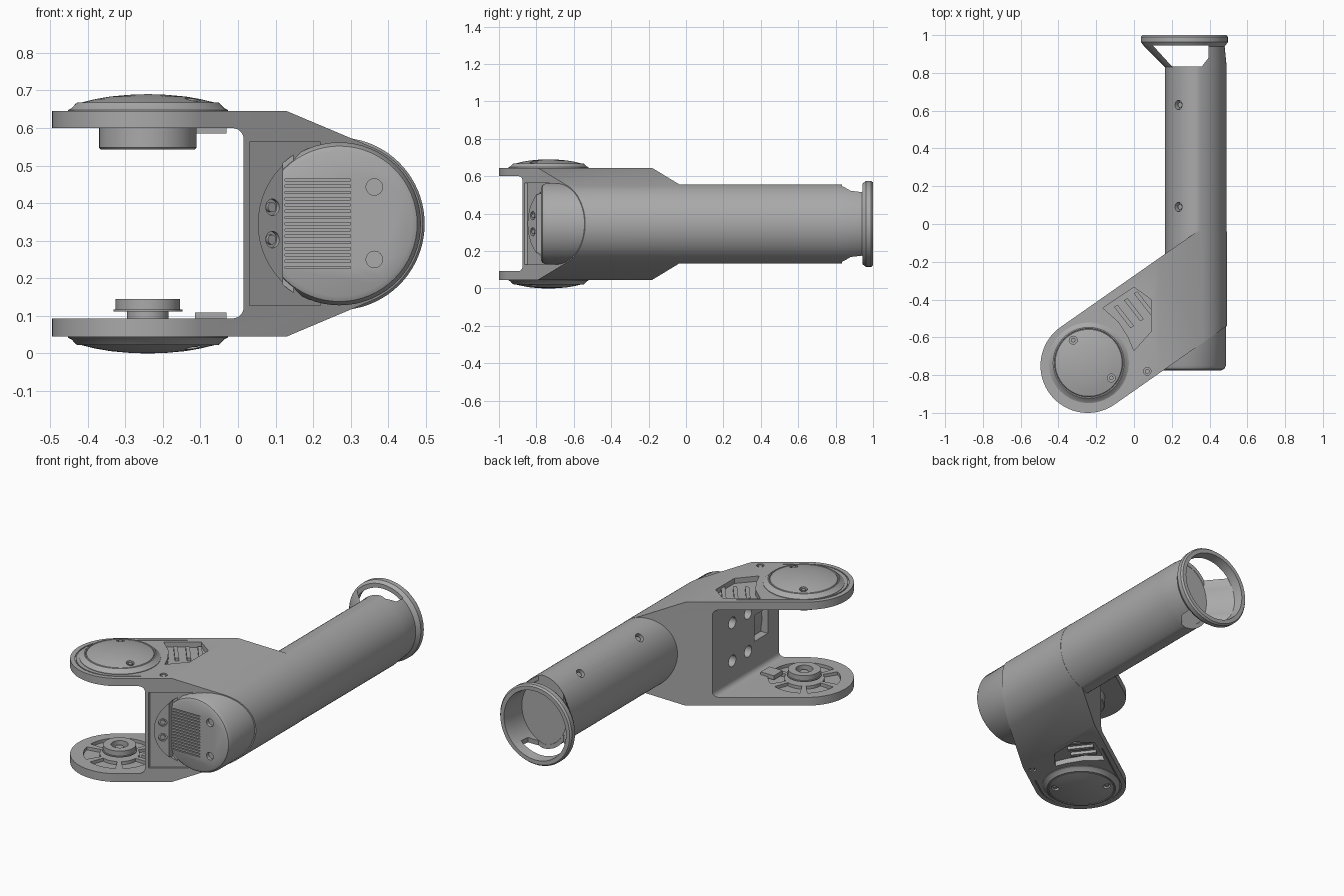
import bpy, bmesh
from math import cos, sin, tan, radians
from mathutils import Vector

if "Cube" in bpy.data.objects:
    bpy.data.objects.remove(bpy.data.objects["Cube"])

grey = bpy.data.materials.new("mid grey")
grey.use_nodes = True
grey.diffuse_color = (0.4, 0.4, 0.4, 1)
grey.node_tree.nodes["Principled BSDF"].inputs["Base Color"].default_value = (0.4, 0.4, 0.4, 1)

MID = 0.345                # height of the mirror plane
TUBE_X = 0.27              # axis of the tube
PIVOT = (-0.245, -0.75)    # joint centre
SLOPE = tan(radians(35))   # direction of the fork arms
parts = []


def arc(cx, cy, r, a0, a1, n, ry=None):
    ry = r if ry is None else ry
    angles = [radians(a0 + (a1 - a0) * i / n) for i in range(n + 1)]
    return [(cx + r * cos(a), cy + ry * sin(a)) for a in angles]


def loft(name, loops):
    """Skin a row of equal loops and cap both ends."""
    bm = bmesh.new()
    rings = [[bm.verts.new(p) for p in loop] for loop in loops]
    n = len(rings[0])
    for a, b in zip(rings, rings[1:]):
        for i in range(n):
            j = (i + 1) % n
            bm.faces.new((a[i], a[j], b[j], b[i]))
    bm.faces.new(rings[0])
    bm.faces.new(rings[-1])
    bmesh.ops.recalc_face_normals(bm, faces=bm.faces)
    mesh = bpy.data.meshes.new(name)
    bm.to_mesh(mesh)
    bm.free()
    obj = bpy.data.objects.new(name, mesh)
    bpy.context.collection.objects.link(obj)
    parts.append(obj)
    return obj


def prism(name, pts, axis, lo, hi):
    place = {"z": lambda a, b, h: (a, b, h), "y": lambda a, b, h: (a, h, b)}[axis]
    return loft(name, [[place(a, b, h) for a, b in pts] for h in (lo, hi)])


def box(name, x0, x1, y0, y1, z0, z1):
    return prism(name, [(x0, y0), (x1, y0), (x1, y1), (x0, y1)], "z", z0, z1)


def turned(name, origin, axis, profile, n=48):
    """Revolve (radius, height) pairs around an axis."""
    w = Vector(axis).normalized()
    u = w.orthogonal().normalized()
    v = w.cross(u)
    ring = arc(0, 0, 1, 0, 360 - 360 / n, n - 1)
    return loft(name, [[Vector(origin) + w * h + (u * a + v * b) * r for a, b in ring]
                       for r, h in profile])


def combine(obj, cutter, operation="DIFFERENCE"):
    mod = obj.modifiers.new("combine", "BOOLEAN")
    mod.operation, mod.object, mod.solver = operation, cutter, "EXACT"
    graph = bpy.context.evaluated_depsgraph_get()
    mesh = bpy.data.meshes.new_from_object(obj.evaluated_get(graph))
    obj.modifiers.clear()
    obj.data = mesh
    parts.remove(cutter)
    bpy.data.objects.remove(cutter)


def front_line(x, inset=0.0):
    """Y of the slanted front face."""
    return -0.955 + (x + 0.102) * SLOPE + inset


def capsule_band(r0, r1):
    def path(r):
        pts = arc(*PIVOT, r, 125, 305, 40)
        return ([(pts[0][0] + 0.3, pts[0][1] + 0.3 * SLOPE)] + pts
                + [(pts[-1][0] + 0.1, pts[-1][1] + 0.1 * SLOPE)])
    return path(r0) + path(r1)[::-1]


# Fork body: plan outline crossed with the front silhouette
plan = arc(*PIVOT, 0.25, 125, 305, 48) + [(0.5, front_line(0.5)), (0.5, -0.039), (0.335, -0.039)]
body = prism("fork_body", plan, "z", -0.1, 0.8)
outline = ([(-0.6, 0.045), (0.13, 0.045)] + arc(TUBE_X, MID, 0.222, -67, 67, 36)
           + [(0.13, 0.645), (-0.6, 0.645)])
combine(body, prism("silhouette", outline, "y", -1.2, 0.5), "INTERSECT")
slot = ([(-0.7, 0.093)] + arc(-0.015, 0.123, 0.03, -90, 0, 6)
        + arc(-0.015, 0.57, 0.03, 0, 90, 6) + [(-0.7, 0.60)])
combine(body, prism("slot", slot, "y", -1.3, 0.6))

# Recessed front panel and clearance for the motor cap
panel = [(0.03, front_line(0.03, -0.1)), (0.22, front_line(0.22, -0.1)),
         (0.22, front_line(0.22, 0.015)), (0.03, front_line(0.03, 0.015))]
combine(body, prism("panel", panel, "z", 0.127, 0.563))
combine(body, prism("cap_clearance", arc(TUBE_X, MID, 0.2205, -133, 133, 48), "y", -1, -0.765))

# Bolt holes and socket in the web between the arms
for y in (-0.445, -0.59):
    for z in (0.235, 0.455):
        combine(body, turned("web_hole", (0, y, z), (1, 0, 0), [(0.033, -0.1), (0.033, 0.07)], 24))
combine(body, box("web_socket", -0.1, 0.06, -0.77, -0.65, 0.27, 0.42))

# Weight pockets with ribs, rim grooves, domed covers: mirrored top and bottom
pocket = [(-0.165, -0.445), (0, -0.335), (0.09, -0.4), (0.09, -0.57),
          (0, -0.67), (-0.03, -0.6), (-0.08, -0.52)]
for side, s in (("upper", 1), ("lower", -1)):
    def level(h):
        return MID + s * h
    combine(body, prism("pocket", pocket, "z", level(0.27), level(0.4)))
    combine(body, prism("groove", capsule_band(0.225, 0.219), "z", level(0.295), level(0.4)))
    combine(body, turned("bolt", (0.07, -0.78, MID), (0, 0, s), [(0.02, 0.28), (0.02, 0.4)], 24))
    turned(side + "_body_bolt", (0.07, -0.78, MID), (0, 0, s), [(0.013, 0.27), (0.013, 0.297)], 24)
    for i in range(3):
        x, y = -0.105 + 0.052 * i, -0.44 + 0.036 * i
        rib = [(x, y), (x + 0.018, y + 0.012), (x + 0.105, y - 0.1), (x + 0.087, y - 0.112)]
        prism(side + "_rib", rib, "z", level(0.26), level(0.287))
    dome = [(0.213, 0.29), (0.213, 0.303), (0.203, 0.308), (0.192, 0.32), (0.188, 0.323),
            (0.182, 0.323), (0.18, 0.319), (0.177, 0.323), (0.14, 0.332), (0.1, 0.339),
            (0.05, 0.3435), (0.01, 0.345)]
    cover = turned(side + "_cover", (-0.24, -0.735, MID), (0, 0, s), dome, 64)
    for x, y in ((-0.322, -0.615), (-0.12, -0.815)):
        combine(cover, turned("hole", (x, y, MID), (0, 0, s), [(0.021, 0.315), (0.021, 0.4)], 24))
        turned(side + "_cover_bolt", (x, y, MID), (0, 0, s), [(0.012, 0.31), (0.012, 0.328)], 24)

# Spoked recess and bearing hub on the lower arm
for i in range(6):
    a = 60 * i + 10
    sector = arc(-0.24, -0.74, 0.19, a, a + 48, 12) + arc(-0.24, -0.74, 0.105, a + 48, a, 12)
    combine(body, prism("sector", sector, "z", 0.075, 0.12))
hub = turned("lower_hub", (-0.24, -0.74, 0), (0, 0, 1),
             [(0.055, 0.08), (0.055, 0.111), (0.092, 0.111), (0.092, 0.117),
              (0.086, 0.117), (0.086, 0.145)])
combine(hub, turned("bore", (-0.24, -0.74, 0), (0, 0, 1), [(0.045, 0.11), (0.045, 0.2)], 24))
turned("hub_pin", (-0.24, -0.74, 0), (0, 0, 1), [(0.025, 0.1), (0.025, 0.13)], 6)

# Motor boss under the upper arm, and the small stop tabs
turned("upper_motor", (-0.24, -0.735, 0), (0, 0, 1),
       [(0.125, 0.543), (0.13, 0.548), (0.13, 0.61)])
box("upper_tab", -0.13, -0.03, -0.72, -0.64, 0.585, 0.61)
box("lower_tab", -0.115, -0.03, -0.72, -0.64, 0.085, 0.109)

# Raised segment with two bolts beside the motor cap
segment = prism("bolt_plate", arc(TUBE_X, MID, 0.217, 134, 226, 24), "y", -1, -0.6)
slab = [(0, front_line(0)), (0.2, front_line(0.2)), (0.2, -0.7), (0, -0.7)]
combine(segment, prism("slab", slab, "z", 0, 0.7), "INTERSECT")
for z in (0.303, 0.389):
    spot = (0.092, front_line(0.092), z)
    normal = (SLOPE, -1, 0)
    combine(segment, turned("hole", spot, normal, [(0.022, -0.012), (0.022, 0.05)], 24))
    turned("plate_bolt", spot, normal, [(0.013, -0.03), (0.013, -0.002)], 24)

# Motor cap with vent slits
cap = turned("motor_cap", (TUBE_X, 0, MID), (0, 1, 0),
             [(0.193, -0.775), (0.207, -0.768), (0.217, -0.75), (0.217, -0.4)], 64)
for i in range(15):
    z = 0.229 + 0.0166 * i
    combine(cap, box("slit", 0.125, 0.3, -0.9, -0.765, z - 0.003, z + 0.003))
for z in (0.25, 0.443):
    combine(cap, turned("hole", (0.363, 0, z), (0, 1, 0), [(0.022, -0.9), (0.022, -0.755)], 24))

# Forearm tube: round outside, slimmer inside
A = 73


def section(y, k=1.0):
    pts = arc(TUBE_X, MID, 0.221, -A, A, 32) + arc(0.334, MID, 0.169, 92, 268, 32, 0.211)
    return [(0.3 + (x - 0.3) * k, y, MID + (z - MID) * k) for x, z in pts]


def circle(y, r):
    pts = arc(0.267, MID, r, -A, A, 32) + arc(0.267, MID, r, A + 2, 358 - A, 32)
    return [(x, y, z) for x, z in pts]


tube = loft("forearm_tube", [section(-0.3), section(0.83)])
for y in (0.09, 0.63):
    for s in (1, -1):
        spot, normal = (0.235, y, MID + s * 0.17), (-0.67, 0, s * 0.74)
        combine(tube, turned("hole", spot, normal, [(0.025, -0.03), (0.025, 0.1)], 24))
        turned("tube_bolt", spot, normal, [(0.014, -0.05), (0.014, -0.012)], 24)

# Flared end collar with open windows
collar = loft("end_collar", [section(0.8, 0.99), section(0.83), circle(0.94, 0.213),
                             circle(0.955, 0.224), circle(0.963, 0.23), circle(0.99, 0.23),
                             circle(1.0, 0.222)])
combine(collar, loft("bore", [section(0.833, 0.88), circle(0.945, 0.192), circle(1.05, 0.205)]))
window = [(0.1, 0.945), (0.2, 0.835), (0.36, 0.835), (0.395, 0.88), (0.395, 0.945)]
combine(collar, prism("window", window, "z", -0.2, 1))

# Material and shading
bpy.ops.object.select_all(action="DESELECT")
for obj in parts:
    obj.data.materials.clear()
    obj.data.materials.append(grey)
    obj.select_set(True)
bpy.context.view_layer.objects.active = body
bpy.ops.object.shade_smooth_by_angle(angle=radians(30))
